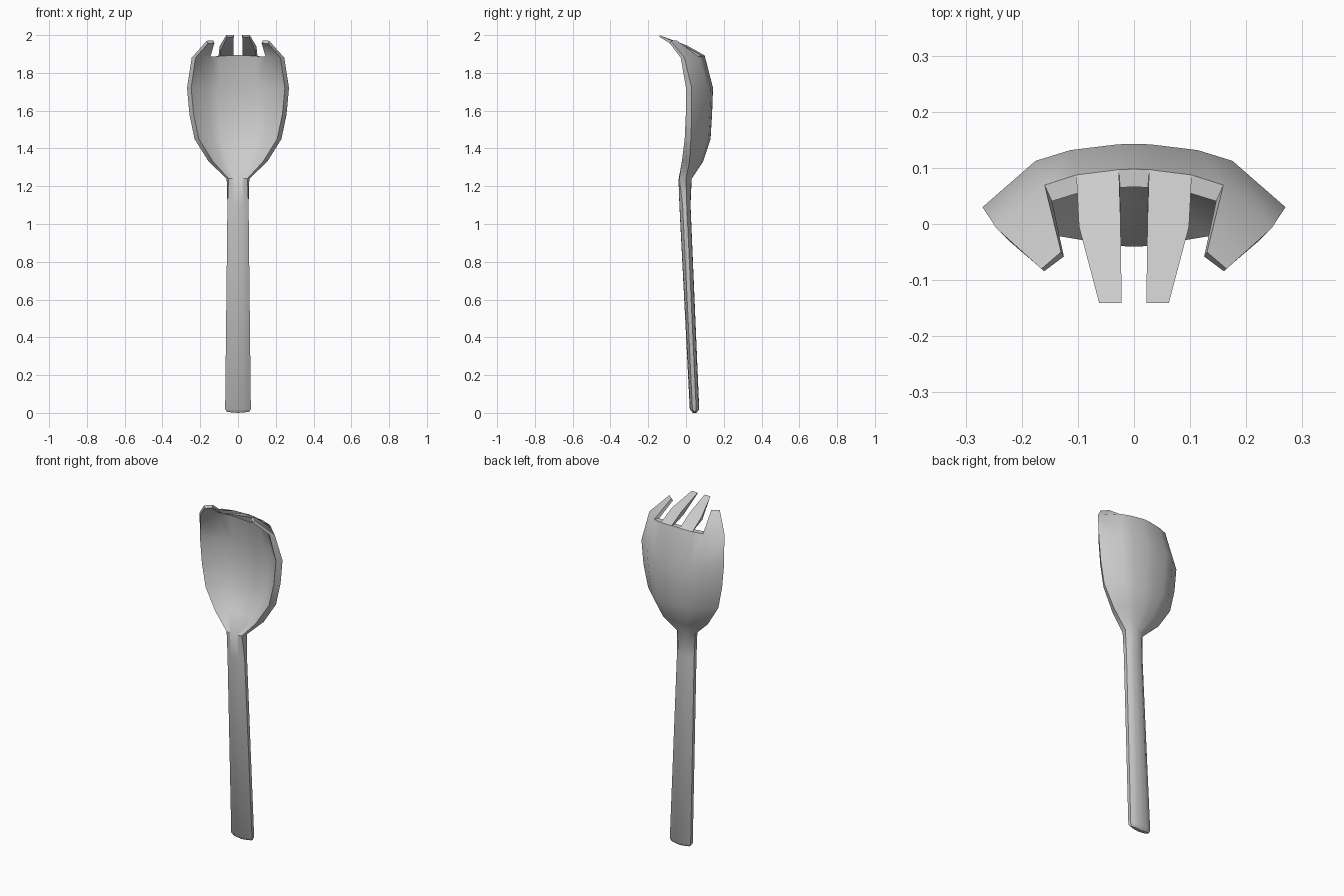
import bpy, bmesh, math

if "Cube" in bpy.data.objects:
    bpy.data.objects.remove(bpy.data.objects["Cube"])

bm = bmesh.new()

# Shape of half a cross-section: spread across the width, fall from centre to edge
CX = [0, .11, .42, .65, 1]
CY = [0, .01, .10, .27, 1]


def section(z, w, yc, ye, dz=0):
    return [bm.verts.new((w * a, yc + (ye - yc) * b, z + dz * (1 - a)))
            for a, b in zip(CX, CY)]


def skin(rows, left_wall, right_wall):
    """Join (back, front) rows into a shell, closing the chosen sides."""
    for (b0, f0), (b1, f1) in zip(rows, rows[1:]):
        for r0, r1 in ((b0, b1), (f0, f1)):
            for i in range(len(r0) - 1):
                bm.faces.new((r0[i], r0[i + 1], r1[i + 1], r1[i]))
        for use, k in ((left_wall, 0), (right_wall, -1)):
            if use:
                bm.faces.new((b0[k], b1[k], f1[k], f0[k]))


def cap(row, i):
    b, f = row
    bm.faces.new((b[i], b[i + 1], f[i + 1], f[i]))


# Handle and bowl: z, then back (half width, centre y, edge y), then front
ROWS = [
    (0.005, .058, .056, .050, .058, .036, .042),
    (0.02, .068, .070, .054, .068, .020, .034),
    (1.10, .056, .024, .004, .056, -.035, -.018),
    (1.24, .060, .030, .000, .050, -.040, -.035),
    (1.33, .155, .090, .018, .132, .040, -.022),
    (1.45, .230, .130, .026, .207, .095, -.007),
    (1.58, .257, .138, .030, .235, .108, -.001),
    (1.72, .270, .143, .030, .248, .110, .000),
    (1.88, .245, .098, -.008, .225, .066, -.028),
]
rows = []
for z, wb, yb, eb, wf, yf, ef in ROWS:
    dz = .015 if z > 1.8 else -.005 if z < .01 else 0
    rows.append((section(z, wb, yb, eb, dz), section(z, wf, yf, ef, dz)))
skin(rows, False, True)
for i in range(4):
    cap(rows[0], i)

# Floors of the slots between the tines
top = rows[-1]
cap(top, 0)
cap(top, 2)


# Tines: grown from two neighbouring columns of the last bowl row
def tine(i, steps):
    path = [(top[0][i:i + 2], top[1][i:i + 2])]
    for back, front in steps:
        path.append(([bm.verts.new(p) for p in back],
                     [bm.verts.new(p) for p in front]))
    skin(path, True, True)
    cap(path[-1], 0)


tine(1, [
    (((.024, .005, 1.945), (.098, -.005, 1.940)),
     ((.024, -.010, 1.918), (.092, -.020, 1.915))),
    (((.022, -.141, 2.0), (.062, -.141, 2.0)),
     ((.024, -.139, 1.990), (.058, -.139, 1.990))),
])
tine(3, [
    (((.130, -.050, 1.972), (.165, -.080, 1.970)),
     ((.125, -.058, 1.958), (.160, -.084, 1.955))),
])

# Mirror the half across x = 0 and finish
bmesh.ops.mirror(bm, geom=bm.verts[:] + bm.edges[:] + bm.faces[:],
                 merge_dist=.0005, axis='X')
bmesh.ops.remove_doubles(bm, verts=bm.verts[:], dist=.0005)
bmesh.ops.recalc_face_normals(bm, faces=bm.faces[:])

mesh = bpy.data.meshes.new("spork")
bm.to_mesh(mesh)
bm.free()
spork = bpy.data.objects.new("spork", mesh)
bpy.context.collection.objects.link(spork)
bpy.context.view_layer.objects.active = spork
spork.select_set(True)
bpy.ops.object.shade_smooth_by_angle(angle=math.radians(45))
